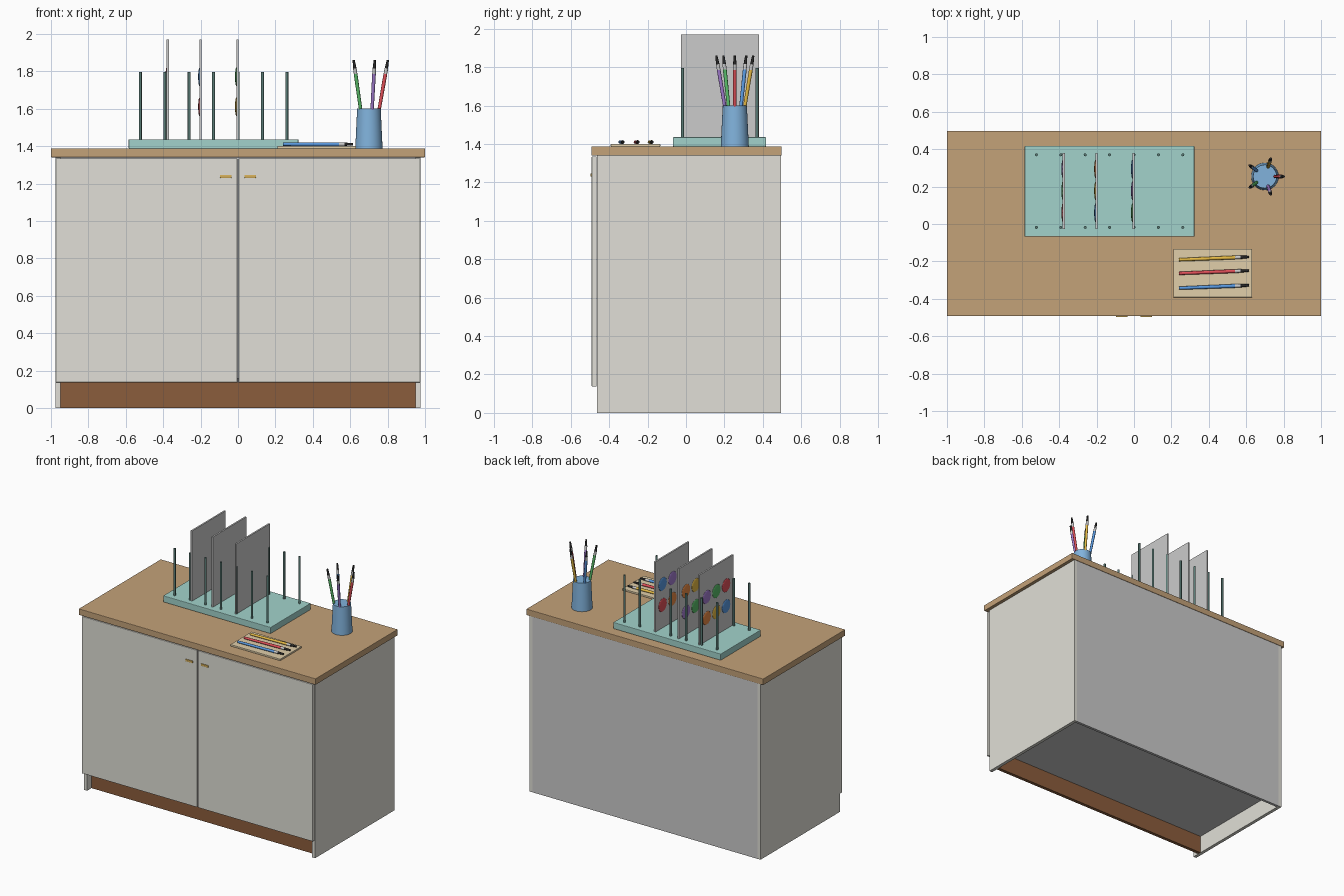
import bpy, math
from mathutils import Vector

if "Cube" in bpy.data.objects:
    bpy.data.objects.remove(bpy.data.objects["Cube"])


def material(name, r, g, b):
    m = bpy.data.materials.new(name)
    m.diffuse_color = (r, g, b, 1)
    m.use_nodes = True
    m.node_tree.nodes["Principled BSDF"].inputs["Base Color"].default_value = m.diffuse_color
    return m


WOOD = material("wood", 0.55, 0.36, 0.19)
CREAM = material("cream", 0.75, 0.74, 0.68)
BROWN = material("brown", 0.26, 0.11, 0.045)
BRASS = material("brass", 0.65, 0.42, 0.1)
MINT = material("mint", 0.36, 0.65, 0.6)
TEAL = material("teal", 0.1, 0.2, 0.18)
MAPLE = material("maple", 0.75, 0.62, 0.4)
CUP = material("cup_blue", 0.22, 0.45, 0.72)
STEEL = material("steel", 0.6, 0.6, 0.6)
BLACK = material("black", 0.02, 0.02, 0.02)
RED = material("red", 0.75, 0.08, 0.1)
YELLOW = material("yellow", 0.8, 0.5, 0.06)
BLUE = material("blue", 0.1, 0.32, 0.75)
GREEN = material("green", 0.1, 0.5, 0.14)
PURPLE = material("purple", 0.36, 0.2, 0.62)
ORANGE = material("orange", 0.8, 0.25, 0.06)


def finish(obj, name, mat):
    obj.name = name
    if mat:
        obj.data.materials.append(mat)
    return obj


def box(name, x, y, z, mat=None, bevel=0):
    """Box from (min, max) ranges."""
    bpy.ops.mesh.primitive_cube_add(size=1)
    o = finish(bpy.context.object, name, mat)
    o.location = [(a + b) / 2 for a, b in (x, y, z)]
    o.scale = [b - a for a, b in (x, y, z)]
    bpy.ops.object.transform_apply(location=False, rotation=False, scale=True)
    if bevel:
        m = o.modifiers.new("bevel", 'BEVEL')
        m.width, m.segments = bevel, 2
    return o


def rod(name, p, q, r1, r2, mat, sides=12):
    """Round bar, possibly tapered, between two points."""
    p, q = Vector(p), Vector(q)
    bpy.ops.mesh.primitive_cone_add(vertices=sides, radius1=r1, radius2=r2,
                                    depth=(q - p).length, location=(p + q) / 2)
    o = finish(bpy.context.object, name, mat)
    o.rotation_euler = (q - p).to_track_quat('Z', 'Y').to_euler()
    bpy.ops.object.shade_smooth_by_angle(angle=math.radians(40))
    return o


def brush(name, tip, direction, mat, length=0.375):
    """Paint brush ending at tip: handle, ferrule, bristles."""
    tip, d = Vector(tip), Vector(direction).normalized()
    a, b = tip - d * 0.075, tip - d * 0.045
    rod(name + "_handle", tip - d * length, a, 0.0085, 0.010, mat)
    rod(name + "_ferrule", a, b, 0.0095, 0.0095, STEEL)
    rod(name + "_bristles", b, tip, 0.009, 0.006, BLACK)


# cabinet carcass
for s, side in ((-1, "left"), (1, "right")):
    box(side + "_side_panel", sorted((s * 0.95, s * 0.975)), (-0.463, 0.494), (0, 1.34), CREAM)
    box(side + "_door", sorted((s * 0.004, s * 0.975)), (-0.491, -0.466), (0.137, 1.335), CREAM, 0.003)
    box(side + "_handle", sorted((s * 0.035, s * 0.096)), (-0.498, -0.49), (1.23, 1.246), BRASS, 0.002)
box("back_panel", (-0.95, 0.95), (0.474, 0.494), (0, 1.34))
box("cabinet_floor", (-0.95, 0.95), (-0.463, 0.474), (0.135, 0.16))
box("kick_board", (-0.95, 0.95), (-0.41, -0.385), (0, 0.135), BROWN)
box("worktop", (-1, 1), (-0.493, 0.497), (1.34, 1.387), WOOD, 0.003)

# drying rack: base and two rows of dowels
box("rack_base", (-0.585, 0.323), (-0.068, 0.417), (1.387, 1.436), MINT, 0.004)
for i in range(7):
    x = -0.522 + 0.1305 * i
    for row, y in (("front", -0.018), ("back", 0.37)):
        rod(f"{row}_dowel_{i + 1}", (x, y, 1.43), (x, y, 1.795), 0.008, 0.008, TEAL)

# painted boards with paint dabs on their left faces
palette = [BLUE, PURPLE, GREEN, RED, ORANGE, YELLOW]
shifts = (1, 4, 0)
for n, x in enumerate((-0.375, -0.2, -0.003)):
    box(f"board_{n + 1}", (x - 0.006, x + 0.006), (-0.026, 0.379), (1.436, 1.971))
    for k in range(6):
        y, z = 0.177 + 0.117 * (1 - k % 3), (1.77, 1.61)[k // 3]
        bpy.ops.mesh.primitive_uv_sphere_add(segments=16, ring_count=8, radius=1,
                                             location=(x - 0.006, y, z))
        dab = finish(bpy.context.object, f"paint_dab_{n + 1}_{k + 1}", palette[(k + shifts[n]) % 6])
        dab.scale = (0.007, 0.05, 0.05)
        bpy.ops.object.shade_smooth()

# brush cup with five leaning brushes
cx, cy = 0.7, 0.254
rod("brush_cup", (cx, cy, 1.387), (cx, cy, 1.6), 0.073, 0.063, CUP, 32)
for i, mat in enumerate((RED, YELLOW, BLUE, GREEN, PURPLE)):
    a = math.radians(72 * i)
    c, s = math.cos(a), math.sin(a)
    brush(f"cup_brush_{i + 1}", (cx + 0.101 * c, cy + 0.101 * s, 1.86), (0.175 * c, 0.175 * s, 1), mat)

# tray with three brushes lying on it
box("brush_tray", (0.21, 0.631), (-0.392, -0.134), (1.387, 1.4), MAPLE, 0.002)
for i, (y, mat) in enumerate(((-0.176, YELLOW), (-0.249, RED), (-0.328, BLUE))):
    brush(f"tray_brush_{i + 1}", (0.615, y, 1.41), (1, 0.04, 0), mat)
